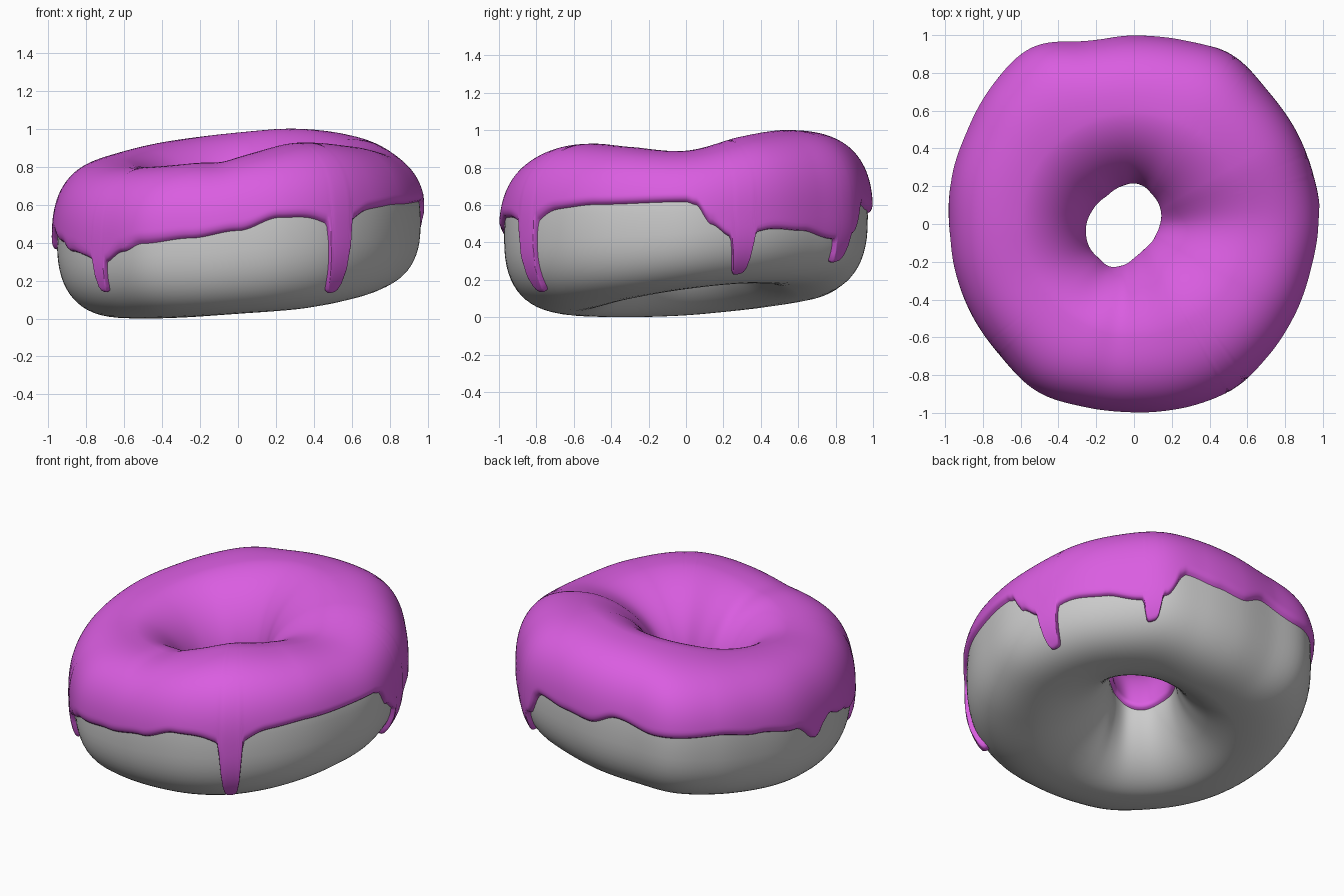
import bpy, math
from math import sin, cos, pi, exp

if "Cube" in bpy.data.objects:
    bpy.data.objects.remove(bpy.data.objects["Cube"])

# Ring measurements around the circle, counter-clockwise from +x
OUTER = [.99, .985, .99, 1.0, 1.035, 1.01, 1.0, 1.01, 1.085, 1.06, 1.02, 1.0,
         .98, .98, .985, .995, 1.025, 1.005, 1.0, 1.015, 1.02, 1.005, .99, .98]
HOLE = [.13, .165, .185, .205, .215, .21, .205, .225, .25, .26, .25, .15, .12, .12]
HOLE_A = [-10, 35, 60, 75, 90, 110, 135, 160, 185, 210, 242, 275, 305, 330]
TOP = [.89, .965, 1.0, .98, .94, .88, .835, .80, .81, .855, .925, .91]
BOTTOM = [.15, .18, .17, .12, .08, .04, .01, 0, .005, .025, .05, .10]
# Lower rim of the icing: angle, height
RIM = [(-90, .46), (-77, .53), (-60, .55), (-45, .58), (-30, .60), (0, .615), (3, .60),
       (8, .50), (14, .46), (24, .48), (40, .46), (50, .43), (61, .46), (68, .60),
       (80, .57), (90, .55), (100, .61), (115, .56), (135, .56), (150, .52), (166, .47),
       (176, .36), (185, .45), (195, .40), (205, .35), (215, .33), (225, .32), (232, .35),
       (240, .39), (255, .42), (270, .46)]
# Drips: angle, extra length, half width in degrees
DRIPS = [(-57.5, .41, 3.6), (-138.5, .18, 2.4), (18.5, .23, 3.4), (56.5, .15, 2.8)]
CREST, ICING = .60, .028
OUT_POW, IN_POW = 2.55, 1.8


def ring(table, a):
    """Smooth periodic interpolation of an evenly spaced table."""
    n = len(table)
    f = (a / (2 * pi)) % 1 * n
    i = int(f)
    t = f - i
    p, q, r, s = (table[(i + k) % n] for k in (-1, 0, 1, 2))
    return q + .5 * t * (r - p + t * (2 * p - 5 * q + 4 * r - s + t * (3 * (q - r) + s - p)))


def keyed(keys, deg, ease=True):
    """Interpolation between (angle, value) keys covering one turn."""
    start = keys[0][0]
    deg = (deg - start) % 360 + start
    for (a, u), (b, v) in zip(keys, keys[1:]):
        if a <= deg <= b:
            t = (deg - a) / (b - a)
            return u + (v - u) * (t * t * (3 - 2 * t) if ease else t)
    return keys[-1][1]


HOLE_KEYS = list(zip(HOLE_A, HOLE)) + [(350, HOLE[0])]
HOLE_RING = [keyed(HOLE_KEYS, i * 15, False) for i in range(24)]


def bump(deg, centre, width, power=2):
    d = abs((deg - centre + 180) % 360 - 180)
    return exp(-(d / width) ** power)


def section(a):
    """Middle height, half height, outer and inner half widths at an angle."""
    # the top has a shallow crease on the front
    top = ring(TOP, a) - ICING - .015 * bump(math.degrees(a), 262, 8)
    bot = ring(BOTTOM, a)
    return ((top + bot) / 2, (top - bot) / 2,
            ring(OUTER, a) - ICING - CREST, CREST - ring(HOLE_RING, a) - ICING)


def spow(v, p):
    return math.copysign(abs(v) ** p, v)


def point(a, p, off):
    """Point on the ring surface: a around the ring, p around the section."""
    zc, h, wo, wi = section(a)
    outside = cos(p) > 0
    e = 2 / (OUT_POW if outside else IN_POW)
    r = CREST + ((wo if outside else wi) + off) * spow(cos(p), e)
    return (r * cos(a), r * sin(a), zc + (h + off) * spow(sin(p), e))


def angle_at(a, z, inner=False):
    """Section angle where the surface reaches height z."""
    zc, h, _, _ = section(a)
    s = max(-.98, min(.98, (z - zc) / h))
    p = math.asin(spow(s, (IN_POW if inner else OUT_POW) / 2))
    return pi - p if inner else p


def make(name, verts, faces):
    me = bpy.data.meshes.new(name)
    me.from_pydata(verts, [], faces)
    me.shade_smooth()
    ob = bpy.data.objects.new(name, me)
    bpy.context.collection.objects.link(ob)
    return ob


def grid_faces(nu, nv, closed):
    cols = nv if closed else nv - 1
    return [(i * nv + j, (i + 1) % nu * nv + j,
             (i + 1) % nu * nv + (j + 1) % nv, i * nv + (j + 1) % nv)
            for i in range(nu) for j in range(cols)]


# Dough
NU, NV = 160, 64
verts = [point(2 * pi * i / NU, 2 * pi * j / NV, 0) for i in range(NU) for j in range(NV)]
make("dough", verts, grid_faces(NU, NV, True))


# Icing with drips
def rim_height(deg):
    z = keyed(RIM, deg)
    for c, length, w in DRIPS:
        z -= length * (.82 * bump(deg, c, w, 6) + .18 * bump(deg, c, w * 2.2))
    return z


NU, NV = 640, 64
verts = []
for i in range(NU):
    a = 2 * pi * i / NU
    deg = math.degrees(a)
    lo = angle_at(a, rim_height(deg))
    inner_z = .46 + .02 * cos(3 * a) - .07 * bump(deg, 225, 25) + .09 * bump(deg, 310, 35)
    hi = angle_at(a, inner_z, True)
    for j in range(NV):
        t = j / (NV - 1)
        t = .35 * t + .65 * (.5 - .5 * cos(pi * t))
        p = lo + (hi - lo) * t
        # rounded rim that sinks into the dough
        edge = min(1, min(p - lo, hi - p) / .09)
        off = -.006 + (ICING + .006) * math.sqrt(max(0, 1 - (1 - edge) ** 2))
        verts.append(point(a, p, off))
icing = make("icing", verts, grid_faces(NU, NV, False))
mat = bpy.data.materials.new("pink_icing")
mat.diffuse_color = (.70, .11, .75, 1)
mat.use_nodes = True
mat.node_tree.nodes["Principled BSDF"].inputs["Base Color"].default_value = mat.diffuse_color
icing.data.materials.append(mat)
